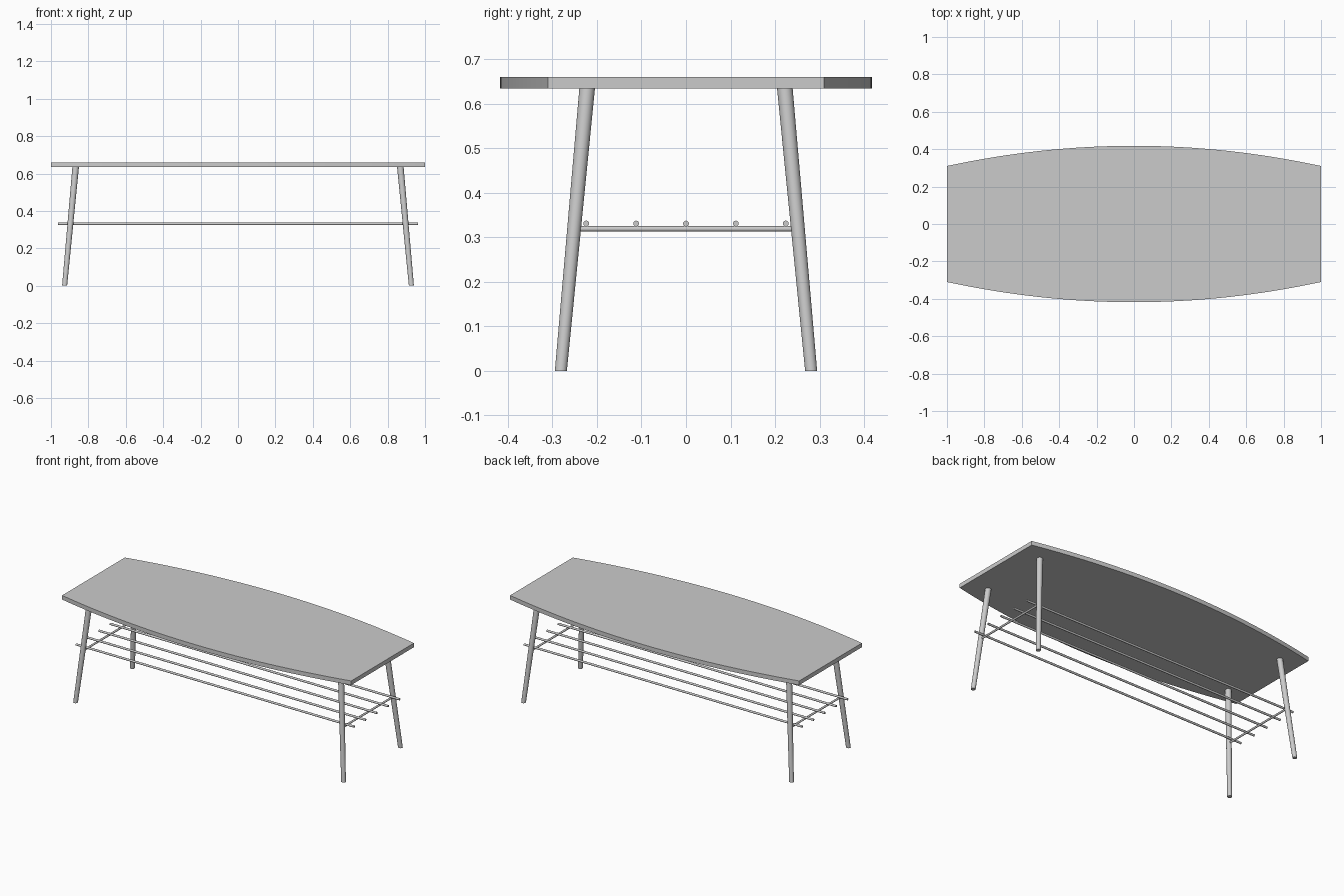
import bpy
import bmesh
from mathutils import Vector

cube = bpy.data.objects.get("Cube")
if cube:
    bpy.data.objects.remove(cube, do_unlink=True)

grey = bpy.data.materials.new("light grey")
grey.use_nodes = True
grey.diffuse_color = (0.6, 0.6, 0.6, 1)
grey.node_tree.nodes["Principled BSDF"].inputs["Base Color"].default_value = (0.6, 0.6, 0.6, 1)

TOP_Z, UNDER_Z = 0.66, 0.634
ROD_Z, BAR_Z, ROD_R = 0.331, 0.319, 0.0065


def finish(name, bm):
    """Turn a bmesh into a named grey object with sharp rims."""
    bmesh.ops.recalc_face_normals(bm, faces=bm.faces)
    mesh = bpy.data.meshes.new(name)
    bm.to_mesh(mesh)
    bm.free()
    mesh.materials.append(grey)
    obj = bpy.data.objects.new(name, mesh)
    bpy.context.collection.objects.link(obj)
    bpy.ops.object.select_all(action="DESELECT")
    obj.select_set(True)
    bpy.context.view_layer.objects.active = obj
    bpy.ops.object.shade_smooth_by_angle(angle=0.6)
    return obj


def rod(name, start, end, r1, r2, sides=20):
    """Round bar between two points."""
    start, end = Vector(start), Vector(end)
    axis = end - start
    bm = bmesh.new()
    bmesh.ops.create_cone(bm, cap_ends=True, segments=sides, radius1=r1, radius2=r2, depth=axis.length)
    bmesh.ops.rotate(bm, verts=bm.verts, matrix=axis.to_track_quat("Z", "Y").to_matrix())
    bmesh.ops.translate(bm, verts=bm.verts, vec=(start + end) / 2)
    return finish(name, bm)


def leg(name, sx, sy):
    """Splayed tapered leg, its ends cut level with the floor and the top."""
    foot, head = Vector((sx * 0.927, sy * 0.281, 0)), Vector((sx * 0.868, sy * 0.222, UNDER_Z))
    bm = bmesh.new()
    bmesh.ops.create_cone(bm, cap_ends=True, segments=24, radius1=0.0135, radius2=0.0175, depth=UNDER_Z)
    for v in bm.verts:
        v.co += foot if v.co.z < 0 else head
        v.co.z = 0 if v.co.z < UNDER_Z / 2 else UNDER_Z
    return finish(name, bm)


# Table top: straight ends and bowed long sides
bm = bmesh.new()
steps = 32
xs = [-1 + 2 * i / steps for i in range(steps + 1)]
outline = [(x, -(0.418 - 0.108 * x * x)) for x in xs]
outline += [(-x, -y) for x, y in outline]
base = bm.faces.new([bm.verts.new((x, y, UNDER_Z)) for x, y in outline])
ext = bmesh.ops.extrude_face_region(bm, geom=[base], use_keep_orig=True)
bmesh.ops.translate(bm, verts=[g for g in ext["geom"] if isinstance(g, bmesh.types.BMVert)],
                    vec=(0, 0, TOP_Z - UNDER_Z))
finish("table_top", bm)

# Legs and the cross bar joining each end pair
for sx, side in ((1, "left"), (-1, "right")):
    for sy, end in ((-1, "front"), (1, "back")):
        leg(f"{end}_{side}_leg", sx, sy)
    rod(f"{side}_cross_bar", (sx * 0.897, -0.25, BAR_Z), (sx * 0.897, 0.25, BAR_Z), 0.006, 0.006)

# Long rods of the magazine shelf
for i in range(5):
    y = -0.224 + 0.112 * i
    rod(f"shelf_rod_{i + 1}", (-0.962, y, ROD_Z), (0.962, y, ROD_Z), ROD_R, ROD_R)
